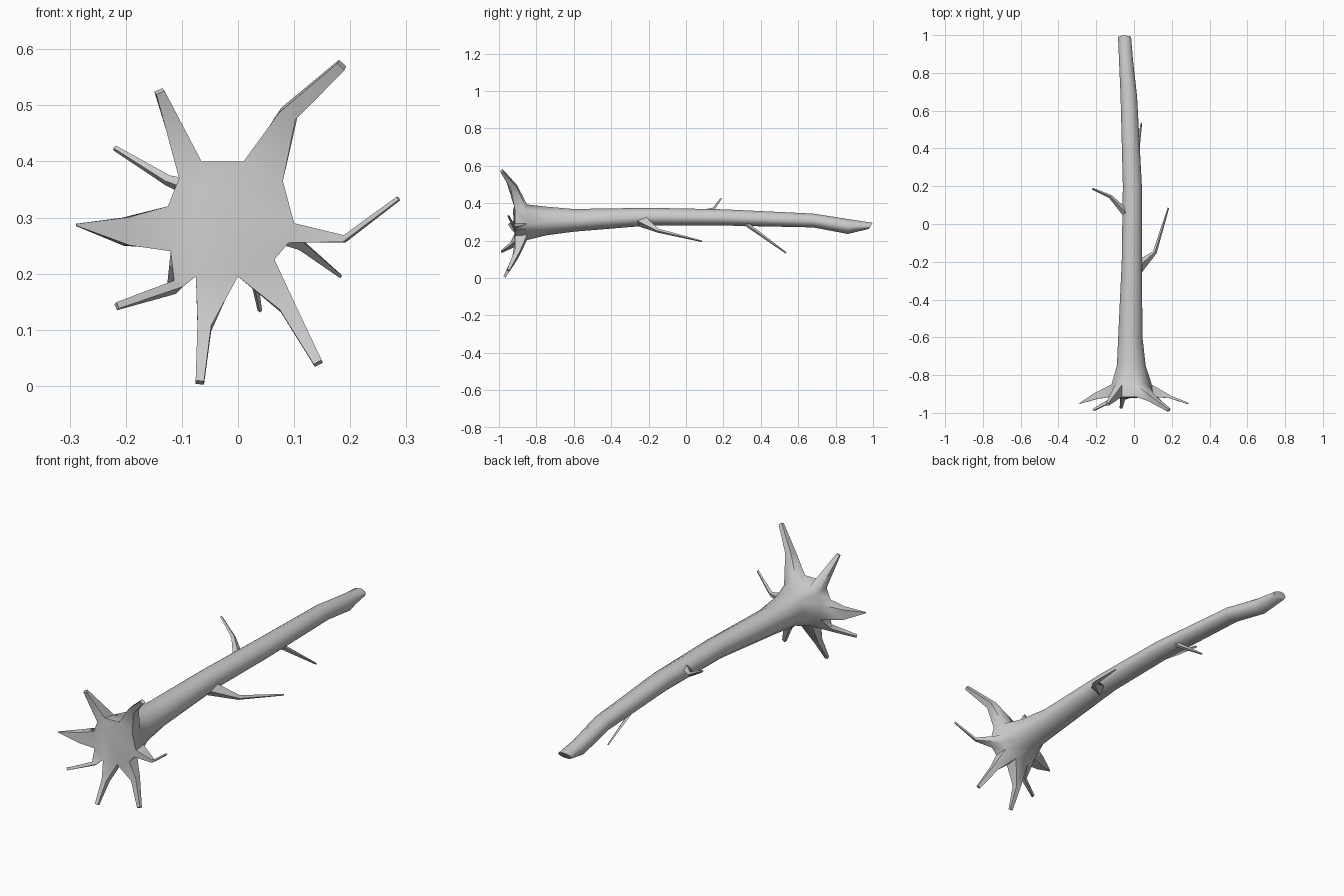
import bpy, bmesh, math
from mathutils import Vector

if "Cube" in bpy.data.objects:
    bpy.data.objects.remove(bpy.data.objects["Cube"], do_unlink=True)

bark = bpy.data.materials.new("grey_bark")
bark.use_nodes = True
GREY = (0.6, 0.6, 0.6, 1)
bark.diffuse_color = GREY
bark.node_tree.nodes["Principled BSDF"].inputs["Base Color"].default_value = GREY


def finish(bm, name, angle):
    bmesh.ops.recalc_face_normals(bm, faces=bm.faces)
    mesh = bpy.data.meshes.new(name)
    bm.to_mesh(mesh)
    bm.free()
    mesh.materials.append(bark)
    ob = bpy.data.objects.new(name, mesh)
    bpy.context.collection.objects.link(ob)
    bpy.ops.object.select_all(action='DESELECT')
    ob.select_set(True)
    bpy.context.view_layer.objects.active = ob
    bpy.ops.object.shade_smooth_by_angle(angle=math.radians(angle))


def bridge(bm, a, b, skip=()):
    n = len(a)
    for i in range(n):
        if i not in skip:
            j = (i + 1) % n
            bm.faces.new((a[i], a[j], b[j], b[i]))


# Outline of the root plate, clockwise from the upper left (x, z)
OUTLINE = [(-.065, .40), (.01, .40), (.08, .365), (.1, .29), (.09, .255), (.065, .225),
           (0, .195), (-.075, .195), (-.12, .24), (-.125, .32), (-.105, .37)]
CX, CZ = -.012, .298
ANGLES = [math.atan2(z - CZ, x - CX) for x, z in OUTLINE]

# Trunk sections: y, left x, right x, low z, high z, lean of the section in y
SECTIONS = [(-.75, -.092, .062, .227, .383, 0), (-.6, -.085, .045, .247, .37, 0),
            (-.2, -.066, .042, .28, .376, 0), (.2, -.06, .042, .28, .368, 0),
            (.68, -.072, .016, .27, .345, 0), (.865, -.08, -.005, .235, .316, 0),
            (.988, -.085, -.015, .262, .295, .01)]

# Roots: plate edge -> (joint x, y, z, width, depth), ending at the tip
ROOTS = {
    1: [(.09, -.92, .485, .032, .035), (.185, -.985, .572, .018, .015)],
    3: [(.19, -.915, .262, .012, .015), (.286, -.95, .334, .007, .007)],
    5: [(.087, -.9, .143, .03, .03), (.143, -.95, .04, .016, .014)],
    6: [(-.06, -.915, .105, .025, .03), (-.068, -.97, .006, .015, .013)],
    7: [(-.112, -.93, .176, .02, .025), (-.216, -.985, .142, .012, .01)],
    8: [(-.2, -.91, .275, .05, .035), (-.288, -.95, .287, .004, .004)],
    10: [(-.14, -.955, .525, .016, .014)],
}

# Trunk with root plate and roots grown out of its rim
bm = bmesh.new()
front = [bm.verts.new((x, -.915, z)) for x, z in OUTLINE]
back = [bm.verts.new((CX + (x - CX) * .95, -.85, CZ + (z - CZ) * .93)) for x, z in OUTLINE]
bridge(bm, front, back, ROOTS)
ring = back
for y, x0, x1, z0, z1, lean in SECTIONS:
    new = [bm.verts.new(((x0 + x1) / 2 + math.cos(a) * (x1 - x0) / 2,
                         y + lean * math.sin(a),
                         (z0 + z1) / 2 + math.sin(a) * (z1 - z0) / 2)) for a in ANGLES]
    bridge(bm, ring, new)
    ring = new
bm.faces.new(ring)
apex = bm.verts.new((-.07, -.925, .36))
for i in range(len(front)):
    bm.faces.new((front[i], front[(i + 1) % len(front)], apex))

for edge, joints in ROOTS.items():
    nxt = (edge + 1) % len(front)
    quad = [front[edge], front[nxt], back[nxt], back[edge]]
    side = (front[nxt].co - front[edge].co).normalized()
    centre = sum((v.co for v in quad), Vector()) / 4
    for x, y, z, w, d in joints:
        p = Vector((x, y, z))
        run = (p - centre).normalized()
        across = (side - run * side.dot(run)).normalized()
        deep = across.cross(run)
        if deep.y < 0:
            deep = -deep
        new = [bm.verts.new(p + across * w / 2 * s + deep * d / 2 * t)
               for s, t in ((-1, -1), (1, -1), (1, 1), (-1, 1))]
        bridge(bm, quad, new)
        quad, centre = new, p
    bm.faces.new(quad)
finish(bm, "trunk_and_roots", 60)


# Thin side branches as tapered four-sided tubes: (x, y, z, radius)
def branch(name, path):
    bm = bmesh.new()
    pts = [Vector(p[:3]) for p in path]
    ring = None
    for i, p in enumerate(pts):
        run = (pts[min(i + 1, len(pts) - 1)] - pts[max(i - 1, 0)]).normalized()
        u = run.cross(Vector((0, 0, 1))).normalized()
        v = run.cross(u)
        r = path[i][3]
        new = [bm.verts.new(p + (u * a + v * b) * r) for a, b in ((1, 0), (0, 1), (-1, 0), (0, -1))]
        if ring:
            bridge(bm, ring, new)
        else:
            bm.faces.new(new)
        ring = new
    bm.faces.new(ring)
    finish(bm, name, 60)


branch("left_branch", [(.015, -.235, .305, .035), (.11, -.15, .253, .011), (.182, .085, .196, .004)])
branch("right_branch", [(-.035, .05, .335, .022), (-.125, .145, .366, .01), (-.22, .187, .424, .005)])
branch("lower_branch", [(.01, .32, .29, .012), (.039, .535, .134, .004)])
